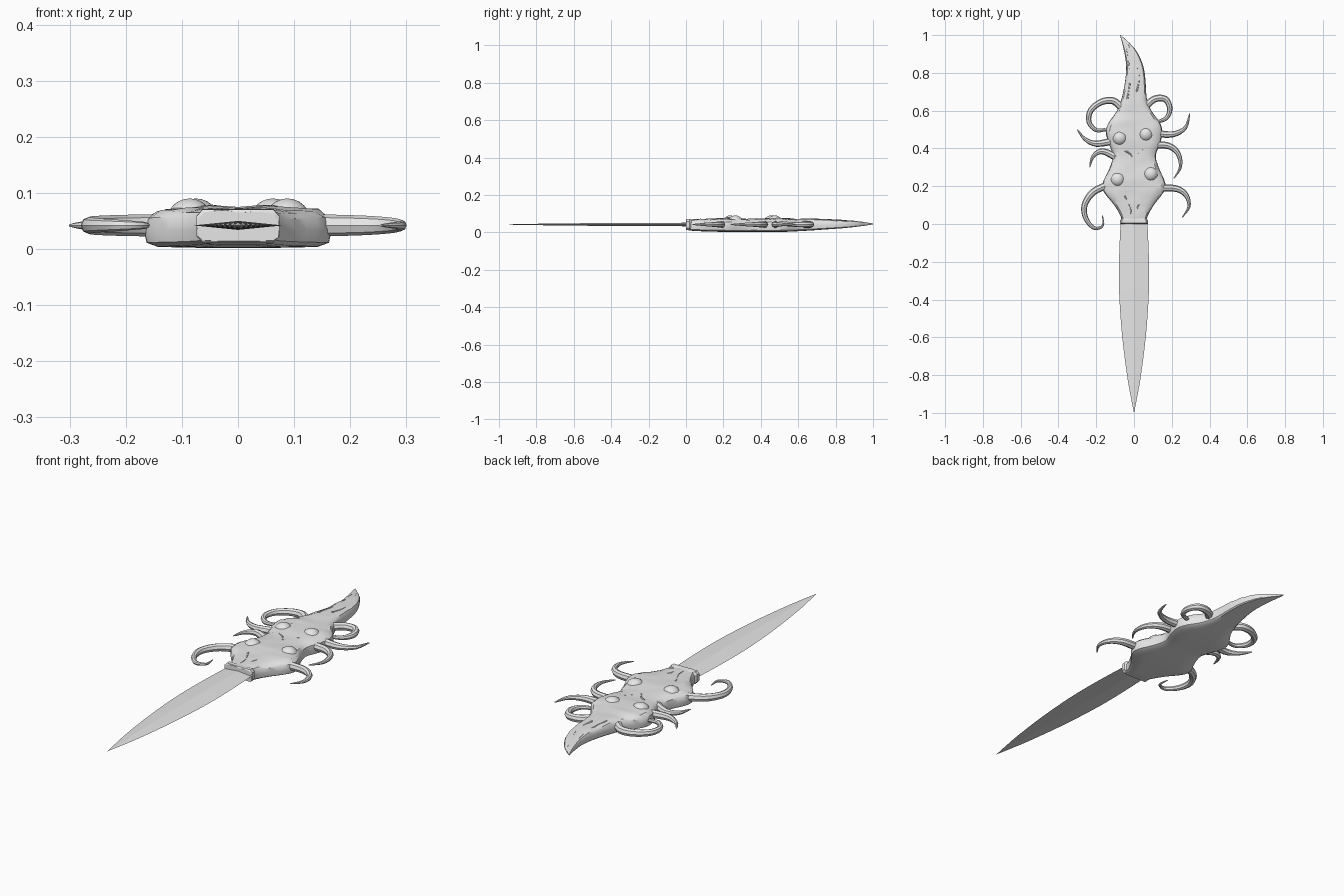
import bpy, bmesh, math, random
from mathutils import Vector

random.seed(4)
grey = bpy.data.materials.new("light_grey")
grey.diffuse_color = (0.8, 0.8, 0.8, 1)


def smooth_path(pts, n):
    """Catmull-Rom samples through tuples of any length."""
    p = [pts[0]] + list(pts) + [pts[-1]]
    out = []
    for i in range(1, len(p) - 2):
        for k in range(n):
            t = k / n
            out.append(tuple(
                0.5 * (2 * b + (c - a) * t + (2 * a - 5 * b + 4 * c - d) * t * t
                       + (3 * b - a - 3 * c + d) * t ** 3)
                for a, b, c, d in zip(p[i - 1], p[i], p[i + 1], p[i + 2])))
    return out + [tuple(pts[-1])]


def loft(name, rings, angle=None):
    bm = bmesh.new()
    vs = [[bm.verts.new(c) for c in r] for r in rings]
    n = len(rings[0])
    for a, b in zip(vs, vs[1:]):
        for i in range(n):
            bm.faces.new((a[i], a[(i + 1) % n], b[(i + 1) % n], b[i]))
    bm.faces.new(vs[0])
    bm.faces.new(vs[-1])
    bmesh.ops.recalc_face_normals(bm, faces=bm.faces)
    me = bpy.data.meshes.new(name)
    bm.to_mesh(me)
    bm.free()
    ob = bpy.data.objects.new(name, me)
    bpy.context.collection.objects.link(ob)
    me.materials.append(grey)
    if angle:
        bpy.ops.object.select_all(action='DESELECT')
        ob.select_set(True)
        bpy.context.view_layer.objects.active = ob
        bpy.ops.object.shade_smooth_by_angle(angle=math.radians(angle))
    return ob


def tube(name, pts, r0, r1, n=4, sides=8):
    """Tapered tube along (x, y, z) points lying mostly flat."""
    path = [Vector(q) for q in smooth_path(pts, n)]
    rings = []
    for i, q in enumerate(path):
        d = path[min(i + 1, len(path) - 1)] - path[max(i - 1, 0)]
        d.normalize()
        side = d.cross(Vector((0, 0, 1))).normalized()
        up = side.cross(d)
        r = r0 + (r1 - r0) * (i / (len(path) - 1)) ** 1.4
        rings.append([q + r * (math.cos(a) * side + math.sin(a) * up)
                      for a in (2 * math.pi * k / sides for k in range(sides))])
    return loft(name, rings, 40)


# Blade: thin diamond section
blade = smooth_path([(0.02, 0.070), (-0.1, 0.076), (-0.25, 0.080), (-0.4, 0.077),
                     (-0.6, 0.062), (-0.8, 0.037), (-0.92, 0.016), (-1.0, 0.0005)], 3)
loft("blade", [[(-w, y, 0.042), (0, y, 0.042 + 0.1 * w), (w, y, 0.042), (0, y, 0.042 - 0.1 * w)]
               for y, w in blade])

# Fleshy handle: stations of y, left x, right x, bottom z, top z
stations = [(0.0, -0.072, 0.074, 0.014, 0.068), (0.035, -0.068, 0.070, 0.008, 0.070),
            (0.10, -0.105, 0.105, 0.005, 0.072), (0.17, -0.160, 0.158, 0.003, 0.075),
            (0.22, -0.165, 0.165, 0.002, 0.077), (0.29, -0.132, 0.135, 0.002, 0.074),
            (0.36, -0.112, 0.115, 0.003, 0.071), (0.43, -0.135, 0.140, 0.002, 0.075),
            (0.49, -0.150, 0.150, 0.002, 0.077), (0.54, -0.132, 0.135, 0.003, 0.075),
            (0.60, -0.090, 0.092, 0.006, 0.072), (0.67, -0.064, 0.067, 0.010, 0.071),
            (0.77, -0.045, 0.060, 0.017, 0.068), (0.85, -0.042, 0.045, 0.023, 0.064),
            (0.93, -0.056, 0.003, 0.032, 0.058), (1.0, -0.074, -0.070, 0.042, 0.047)]
half = [(0.0, 0.96), (0.3, 1.0), (0.62, 0.97), (0.86, 0.90), (0.97, 0.72),
        (1.0, 0.42), (0.97, 0.12), (0.85, 0.02), (0.4, 0.0), (0.0, 0.0)]
section = half + [(-u, v) for u, v in half[-2:0:-1]]
rings = []
for y, l, r, b, t in smooth_path(stations, 3):
    cx, w = (l + r) / 2, (r - l) / 2
    ring = []
    for u, v in section:
        bump = random.uniform(-0.0025, 0.0025) * min(1, w / 0.05) if v > 0.5 else 0
        ring.append((cx + u * w, y, b + v * (t - b) + bump))
    rings.append(ring)
loft("handle_body", rings, 35)

# Collar where the blade enters
loft("collar", [[(u * w, y, 0.041 + v * h) for u, v in
                 [(-1, -.6), (-.85, -1), (.85, -1), (1, -.6), (1, .6), (.85, 1), (-.85, 1), (-1, .6)]]
                for y, w, h in [(0.0, 0.068, 0.024), (0.004, 0.074, 0.029),
                                (0.02, 0.074, 0.030), (0.03, 0.066, 0.026)]], 30)

# Four bulging eyes
for i, (x, y) in enumerate([(-0.075, 0.455), (0.062, 0.475), (-0.086, 0.236), (0.088, 0.264)]):
    bpy.ops.mesh.primitive_uv_sphere_add(segments=24, ring_count=12, radius=0.042,
                                         location=(x, y, 0.048))
    eye = bpy.context.object
    eye.name = f"eye_{i + 1}"
    eye.data.materials.append(grey)
    bpy.ops.object.shade_smooth()

# Curling tentacles along both sides
tentacles = {
    "left_loop": [(-0.06, 0.61), (-0.11, 0.652), (-0.175, 0.645), (-0.23, 0.60),
                  (-0.238, 0.54), (-0.20, 0.497), (-0.15, 0.50)],
    "left_upper": [(-0.11, 0.44), (-0.20, 0.425), (-0.26, 0.45), (-0.30, 0.50)],
    "left_middle": [(-0.09, 0.35), (-0.165, 0.385), (-0.215, 0.36), (-0.235, 0.30)],
    "left_lower": [(-0.13, 0.21), (-0.215, 0.17), (-0.262, 0.10), (-0.255, 0.03),
                   (-0.21, -0.022), (-0.165, -0.008), (-0.167, 0.045)],
    "right_loop": [(0.05, 0.61), (0.105, 0.66), (0.165, 0.662), (0.19, 0.61),
                   (0.17, 0.56), (0.12, 0.54)],
    "right_upper": [(0.11, 0.48), (0.205, 0.475), (0.272, 0.51), (0.295, 0.585)],
    "right_middle": [(0.10, 0.42), (0.185, 0.413), (0.235, 0.37), (0.245, 0.30), (0.21, 0.24)],
    "right_lower": [(0.13, 0.19), (0.225, 0.187), (0.278, 0.15), (0.29, 0.09), (0.255, 0.035)],
}
for name, pts in tentacles.items():
    tip = 0.008 if "loop" in name else 0.002
    tube("tentacle_" + name, [(x, y, 0.042) for x, y in pts], 0.020, tip)

# Raised wrinkles on the body and tail
wrinkles = [[(0.015, 0.70), (0.025, 0.80), (-0.03, 0.95)], [(-0.035, 0.66), (-0.02, 0.78), (-0.04, 0.93)],
            [(-0.05, 0.39), (-0.02, 0.37), (0.0, 0.34)], [(0.05, 0.40), (0.025, 0.375), (0.0, 0.34)],
            [(-0.05, 0.15), (-0.02, 0.09), (-0.015, 0.04)], [(0.05, 0.15), (0.02, 0.09), (0.015, 0.04)]]
for i, pts in enumerate(wrinkles):
    tube(f"wrinkle_{i + 1}", [(x, y, 0.069 - max(0, y - 0.7) * 0.055) for x, y in pts],
         0.005, 0.001, 4, 6)
